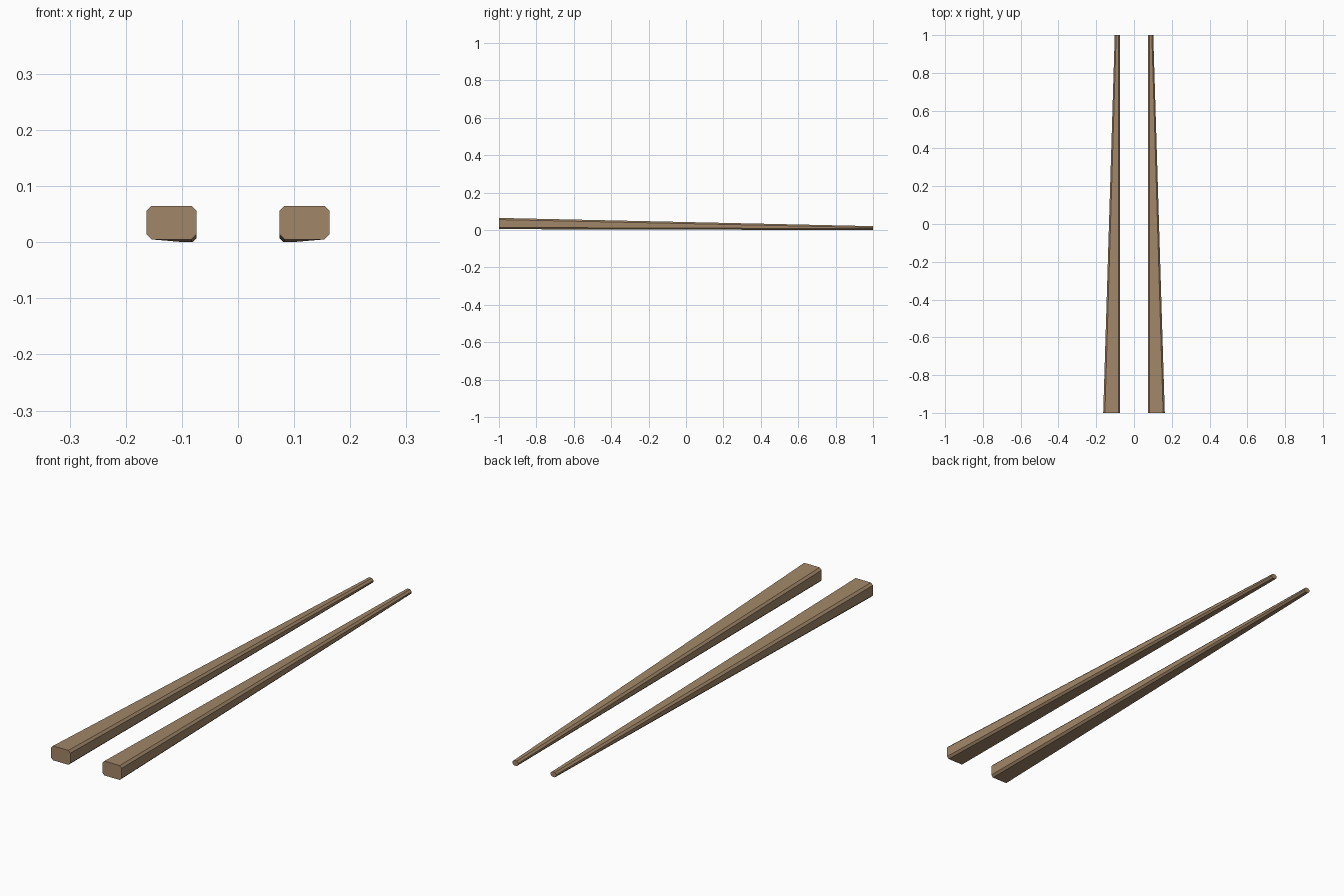
import bpy, bmesh

if "Cube" in bpy.data.objects:
    bpy.data.objects.remove(bpy.data.objects["Cube"])

wood = bpy.data.materials.new("brown_wood")
wood.diffuse_color = (0.36, 0.24, 0.14, 1)
wood.use_nodes = True
wood.node_tree.nodes["Principled BSDF"].inputs["Base Color"].default_value = wood.diffuse_color


def section(x0, x1, z0, z1, c):
    # rectangle with cut corners, in the x-z plane
    return [(x0 + c, z0), (x1 - c, z0), (x1, z0 + c), (x1, z1 - c),
            (x1 - c, z1), (x0 + c, z1), (x0, z1 - c), (x0, z0 + c)]


def chopstick(name, side):
    # tapered stick: thick handle end at the front, thin tip at the back
    bm = bmesh.new()
    handle = [bm.verts.new((side * x, -1, z))
              for x, z in section(0.074, 0.163, 0.005, 0.065, 0.009)]
    tip = [bm.verts.new((side * x, 1, z))
           for x, z in section(0.074, 0.102, 0.0, 0.021, 0.0075)]
    bm.faces.new(handle)
    bm.faces.new(tip[::-1])
    for i in range(8):
        j = (i + 1) % 8
        bm.faces.new((handle[j], handle[i], tip[i], tip[j]))
    bmesh.ops.recalc_face_normals(bm, faces=bm.faces[:])
    mesh = bpy.data.meshes.new(name)
    bm.to_mesh(mesh)
    bm.free()
    mesh.materials.append(wood)
    obj = bpy.data.objects.new(name, mesh)
    bpy.context.collection.objects.link(obj)


chopstick("right_chopstick", 1)
chopstick("left_chopstick", -1)
